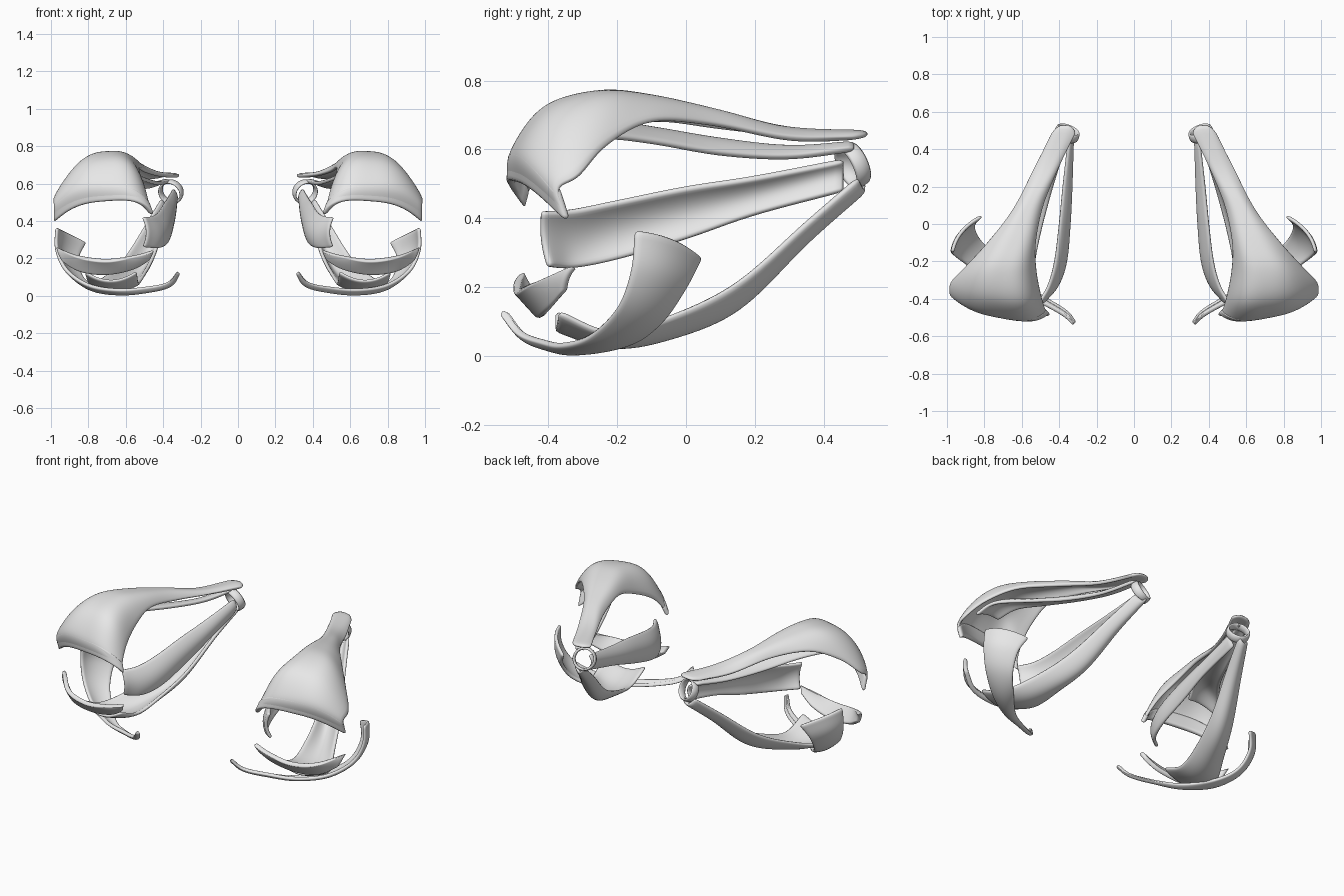
import bpy
import bmesh
from mathutils import Vector, Matrix

default_cube = bpy.data.objects.get("Cube")
if default_cube:
    bpy.data.objects.remove(default_cube, do_unlink=True)

grey = bpy.data.materials.new("plain grey")
grey.use_nodes = True
grey.diffuse_color = (0.8, 0.8, 0.8, 1)
grey.node_tree.nodes["Principled BSDF"].inputs["Base Color"].default_value = grey.diffuse_color


def finish(name, bm, thickness):
    """Turn a sheet into a thick, smooth, mirrored pair."""
    mesh = bpy.data.meshes.new(name)
    bmesh.ops.recalc_face_normals(bm, faces=bm.faces)
    bm.to_mesh(mesh)
    bm.free()
    mesh.materials.append(grey)
    obj = bpy.data.objects.new(name, mesh)
    bpy.context.collection.objects.link(obj)
    solid = obj.modifiers.new("thickness", 'SOLIDIFY')
    solid.thickness = thickness
    solid.offset = 0
    smooth = obj.modifiers.new("rounding", 'SUBSURF')
    smooth.levels = smooth.render_levels = 1
    mirror = obj.modifiers.new("other_side", 'MIRROR')
    mirror.use_axis = (True, False, False)
    for poly in mesh.polygons:
        poly.use_smooth = True


def across(station, t, fullness):
    """Point on the arch from one edge over the middle to the other edge."""
    a, m, b = (Vector(p) for p in station)
    return a.lerp(b, t) + (m - (a + b) / 2) * (1 - abs(2 * t - 1) ** fullness)


def along(points, steps):
    """Smooth curve through all points."""
    ends = [2 * points[0] - points[1]] + points + [2 * points[-1] - points[-2]]
    path = []
    for p, q, r, s in zip(ends, ends[1:], ends[2:], ends[3:]):
        for i in range(steps):
            t = i / steps
            path.append(q + (r - p) * (t / 2)
                        + (2 * p - 5 * q + 4 * r - s) * (t * t / 2)
                        + (3 * q - p - 3 * r + s) * (t ** 3 / 2))
    return path + [points[-1]]


def band(name, stations, thickness=.02, columns=10, steps=5, fullness=2):
    """Loft a curved strap through stations of edge, middle, edge."""
    bm = bmesh.new()
    lines = []
    for c in range(columns + 1):
        points = [across(s, c / columns, fullness) for s in stations]
        lines.append([bm.verts.new(p) for p in along(points, steps)])
    for left, right in zip(lines, lines[1:]):
        for i in range(len(left) - 1):
            bm.faces.new((left[i], left[i + 1], right[i + 1], right[i]))
    finish(name, bm, thickness)


# Broad upper hood, narrow at the back and flaring over the front
rim_top = ((.475, -.455, .48), (.71, -.49, .595), (.985, -.37, .48))
rim_low = ((.455, -.47, .43), (.7, -.485, .505), (.985, -.34, .39))
band("upper_hood", [
    ((.31, .49, .64), (.37, .53, .645), (.43, .49, .63)),
    ((.41, .3, .64), (.46, .3, .655), (.53, .3, .63)),
    ((.49, .1, .66), (.56, .1, .705), (.64, .08, .67)),
    ((.53, -.1, .68), (.64, -.1, .75), (.78, -.1, .68)),
    ((.525, -.25, .63), (.7, -.25, .762), (.9, -.23, .61)),
    ((.5, -.38, .56), (.715, -.4, .715), (.98, -.31, .52)),
    rim_top, rim_low], columns=20, fullness=3.2)

# Raised lip on the hood's front edge
band("upper_lip", [rim_top, rim_low], thickness=.028, columns=20, fullness=3.2)

# Narrow strap tucked under the outer half of the hood
band("upper_strap", [
    ((.36, .49, .61), (.385, .49, .615), (.42, .49, .6)),
    ((.42, .3, .6), (.46, .3, .6), (.5, .3, .575)),
    ((.49, .1, .62), (.55, .1, .62), (.6, .1, .585)),
    ((.57, -.1, .65), (.64, -.1, .655), (.72, -.1, .62)),
    ((.65, -.25, .66), (.74, -.25, .675), (.83, -.25, .63)),
    ((.7, -.36, .62), (.79, -.36, .625), (.88, -.34, .58))])

# Wide strap on the inner side
band("inner_strap", [
    ((.35, .46, .57), (.33, .46, .53), (.355, .46, .48)),
    ((.38, .2, .52), (.34, .2, .47), (.355, .2, .41)),
    ((.4, 0, .49), (.35, 0, .42), (.37, 0, .34)),
    ((.425, -.2, .45), (.37, -.2, .37), (.385, -.2, .28)),
    ((.46, -.33, .425), (.415, -.33, .34), (.43, -.33, .255)),
    ((.51, -.42, .42), (.49, -.42, .34), (.51, -.4, .26))])

# Long strap underneath, cupped and widening forward
band("lower_strap", [
    ((.34, .52, .52), (.37, .52, .485), (.41, .5, .52)),
    ((.39, .35, .39), (.44, .35, .335), (.49, .35, .39)),
    ((.45, .15, .215), (.52, .15, .14), (.6, .15, .215)),
    ((.5, -.05, .115), (.6, -.05, .055), (.7, -.05, .115)),
    ((.53, -.22, .07), (.66, -.22, .03), (.79, -.22, .07)),
    ((.54, -.38, .13), (.68, -.38, .08), (.82, -.37, .13))])

# Sling from the outer side, under the front, to a thin inner tip
band("lower_sling", [
    ((.97, -.15, .365), (.92, -.04, .34), (.81, .045, .285)),
    ((.97, -.16, .25), (.935, -.07, .23), (.85, 0, .2)),
    ((.92, -.2, .14), (.89, -.13, .115), (.83, -.07, .1)),
    ((.8, -.28, .06), (.785, -.22, .035), (.75, -.16, .04)),
    ((.65, -.36, .035), (.635, -.33, .012), (.62, -.3, .02)),
    ((.5, -.42, .045), (.49, -.405, .025), (.48, -.39, .03)),
    ((.38, -.485, .07), (.37, -.475, .055), (.36, -.465, .06)),
    ((.325, -.535, .13), (.32, -.53, .125), (.315, -.52, .125))])

# Short curved strip along the lower front
band("lower_lip", [
    ((.45, -.48, .24), (.46, -.47, .22), (.47, -.46, .2)),
    ((.55, -.49, .215), (.555, -.475, .185), (.56, -.44, .145)),
    ((.7, -.49, .19), (.7, -.46, .16), (.7, -.42, .115)),
    ((.85, -.45, .21), (.85, -.43, .18), (.84, -.4, .13)),
    ((.97, -.32, .26), (.96, -.34, .23), (.94, -.35, .19))], thickness=.026)

# Ring that gathers the straps at the back
bm = bmesh.new()
bmesh.ops.create_cone(bm, cap_ends=False, segments=24, radius1=.062, radius2=.06, depth=.055)
aim = Vector((-.35, .85, .4)).to_track_quat('Z', 'Y').to_matrix().to_4x4()
bm.transform(Matrix.Translation((.358, .485, .555)) @ aim)
finish("back_ring", bm, .018)
